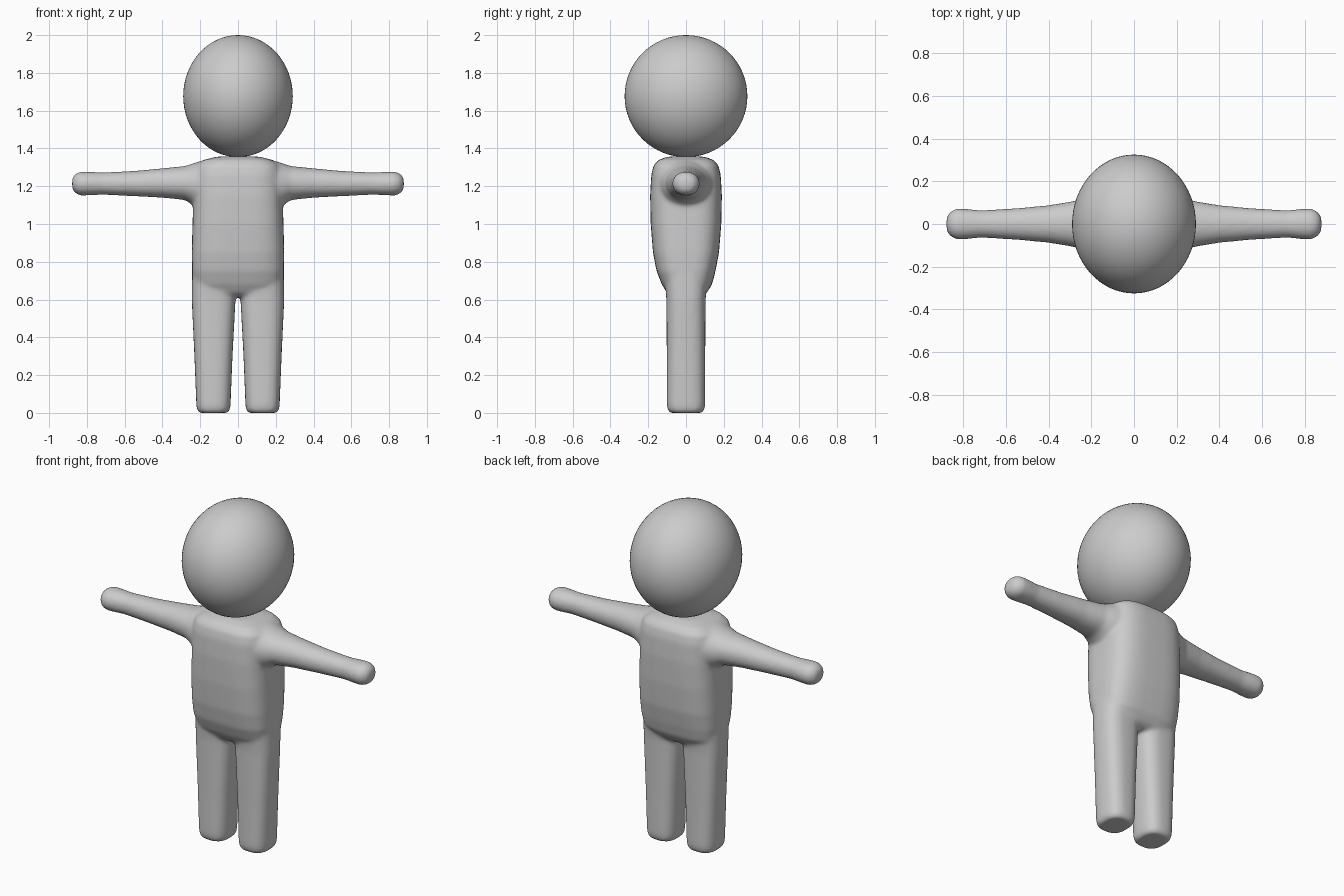
import bpy, bmesh
from math import cos, sin, pi, copysign

if "Cube" in bpy.data.objects:
    bpy.data.objects.remove(bpy.data.objects["Cube"])


def loft(bm, rings, place, power):
    """Skin rounded-square rings (t, cu, cv, ru, rv); place maps (t, u, v) to xyz."""
    n, loops = 40, []
    for t, cu, cv, ru, rv in rings:
        loop = []
        for i in range(n):
            c, s = cos(2 * pi * i / n), sin(2 * pi * i / n)
            u = cu + ru * copysign(abs(c) ** (2 / power), c)
            v = cv + rv * copysign(abs(s) ** (2 / power), s)
            loop.append(bm.verts.new(place(t, u, v)))
        loops.append(loop)
    faces = [bm.faces.new(loops[0]), bm.faces.new(loops[-1])]
    for a, b in zip(loops, loops[1:]):
        for i in range(n):
            j = (i + 1) % n
            faces.append(bm.faces.new((a[i], a[j], b[j], b[i])))
    bmesh.ops.recalc_face_normals(bm, faces=faces)


bm = bmesh.new()

# torso: height, centre x, centre y, half width, half depth
torso = [(0.615, 0, 0.005, 0.12, 0.075), (0.635, 0, 0.005, 0.19, 0.105),
         (0.68, 0, 0.005, 0.232, 0.133), (0.75, 0, 0.0, 0.243, 0.156),
         (0.85, 0, 0.0, 0.245, 0.175), (1.0, 0, 0.0, 0.241, 0.187),
         (1.15, 0, 0.0, 0.236, 0.190), (1.26, 0, 0.0, 0.232, 0.184),
         (1.31, 0, 0.0, 0.220, 0.172), (1.34, 0, 0.0, 0.180, 0.145),
         (1.357, 0, 0.0, 0.11, 0.095)]
loft(bm, torso, lambda t, u, v: (u, v, t), 3.2)

# arm: distance out, centre y, centre z, half depth, half height
arm = [(0.10, 0, 1.215, 0.15, 0.125), (0.20, 0, 1.215, 0.14, 0.118),
       (0.24, 0, 1.210, 0.125, 0.110), (0.28, 0, 1.217, 0.108, 0.090),
       (0.40, 0, 1.217, 0.088, 0.078), (0.55, 0, 1.214, 0.074, 0.067),
       (0.72, 0, 1.214, 0.064, 0.059), (0.77, 0, 1.214, 0.070, 0.062),
       (0.83, 0, 1.214, 0.073, 0.064), (0.858, 0, 1.214, 0.060, 0.054),
       (0.878, 0, 1.214, 0.035, 0.032)]

# leg: height, centre x, centre y, half width, half depth
leg = [(0.0, 0.13, 0, 0.075, 0.085), (0.015, 0.13, 0, 0.088, 0.098),
       (0.05, 0.13, 0, 0.091, 0.102), (0.30, 0.130, 0, 0.101, 0.102),
       (0.60, 0.129, 0, 0.116, 0.104), (0.75, 0.126, 0, 0.117, 0.115)]

for side in (-1, 1):
    loft(bm, arm, lambda t, u, v: (side * t, u, v), 2.1)
    loft(bm, leg, lambda t, u, v: (side * u, v, t), 2.7)

mesh = bpy.data.meshes.new("body")
bm.to_mesh(mesh)
bm.free()
body = bpy.data.objects.new("body", mesh)
bpy.context.collection.objects.link(body)

# fuse torso and limbs into one soft skin
fuse = body.modifiers.new("fuse", 'REMESH')
fuse.mode = 'VOXEL'
fuse.voxel_size = 0.01
fuse.use_smooth_shade = True
soften = body.modifiers.new("soften", 'SMOOTH')
soften.factor = 0.5
soften.iterations = 14

# head
bpy.ops.mesh.primitive_uv_sphere_add(segments=64, ring_count=32, radius=1,
                                     location=(0, 0, 1.677))
head = bpy.context.object
head.name = "head"
head.scale = (0.29, 0.325, 0.323)
bpy.ops.object.transform_apply(location=False, rotation=False, scale=True)
bpy.ops.object.shade_smooth()
